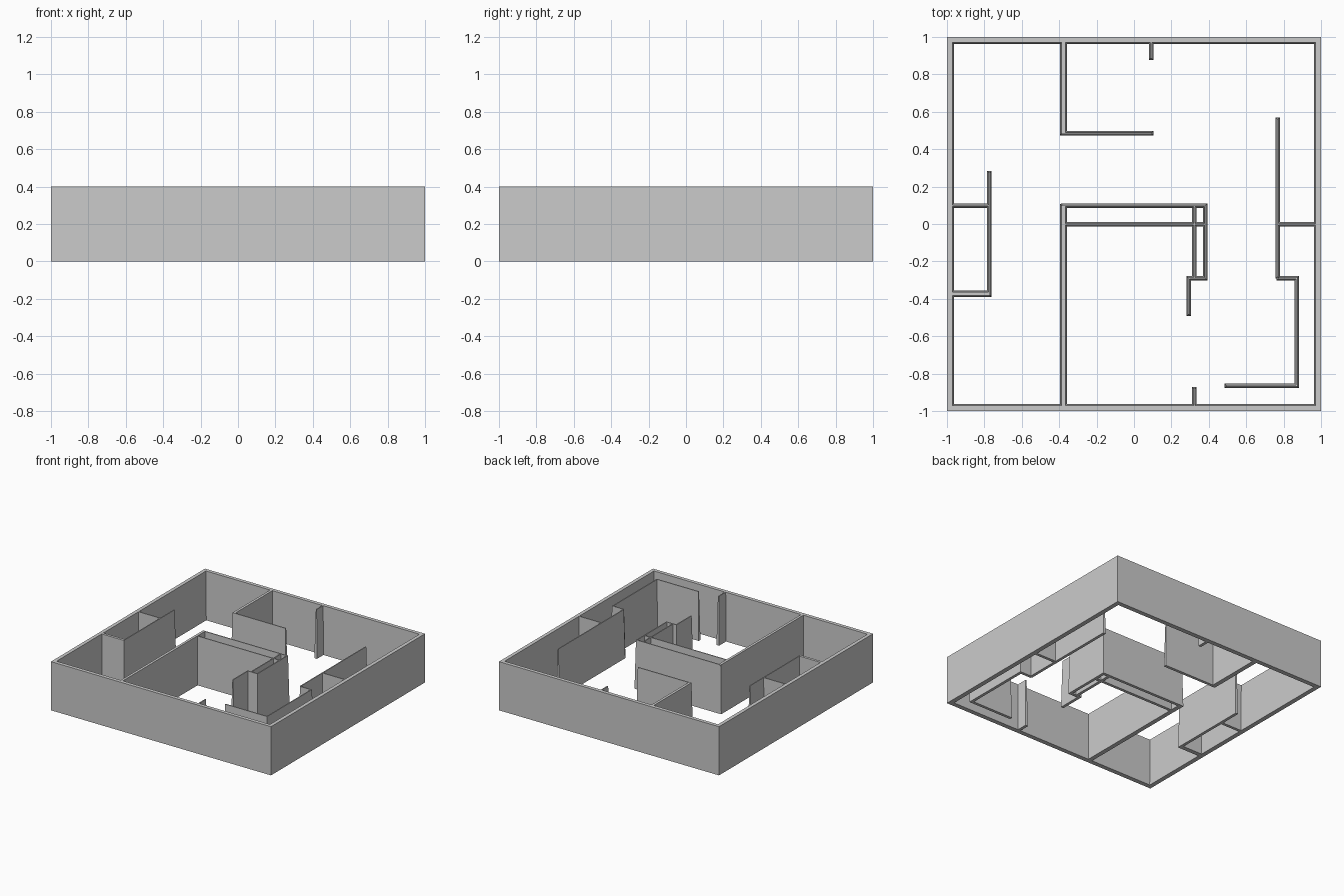
import bpy
import bmesh

cube = bpy.data.objects.get("Cube")
if cube:
    bpy.data.objects.remove(cube, do_unlink=True)

HEIGHT = 0.4
DRAFT = 0.008      # each wall face leans in by this much at the top
THIN, THICK = 0.024, 0.037
EDGE = 0.985       # walls that meet the outer shell end inside it

grey = bpy.data.materials.new("wall_grey")
grey.use_nodes = True
grey.diffuse_color = (0.6, 0.6, 0.6, 1)
grey.node_tree.nodes["Principled BSDF"].inputs["Base Color"].default_value = (0.6, 0.6, 0.6, 1)


def rectangle(bm, x0, x1, y0, y1, z):
    return [bm.verts.new((x, y, z)) for x, y in ((x0, y0), (x1, y0), (x1, y1), (x0, y1))]


def bridge(bm, a, b):
    for i in range(len(a)):
        j = (i + 1) % len(a)
        bm.faces.new((a[i], a[j], b[j], b[i]))


def finish(bm, name):
    bmesh.ops.recalc_face_normals(bm, faces=bm.faces)
    mesh = bpy.data.meshes.new(name)
    bm.to_mesh(mesh)
    bm.free()
    mesh.materials.append(grey)
    bpy.context.collection.objects.link(bpy.data.objects.new(name, mesh))


def wall(name, x0, x1, y0, y1):
    """Tapered block, wider at the base than at the top."""
    bm = bmesh.new()
    base = rectangle(bm, x0, x1, y0, y1, 0)
    top = rectangle(bm, x0 + DRAFT, x1 - DRAFT, y0 + DRAFT, y1 - DRAFT, HEIGHT)
    bridge(bm, base, top)
    bm.faces.new(base)
    bm.faces.new(top)
    finish(bm, name)


def wall_along_x(name, y, x0, x1, width=THIN):
    wall(name, x0, x1, y - width / 2, y + width / 2)


def wall_along_y(name, x, y0, y1, width=THIN):
    wall(name, x - width / 2, x + width / 2, y0, y1)


# Outer shell: upright outside, leaning inside, open above and below
bm = bmesh.new()
inner = 0.962
rings = [rectangle(bm, -r, r, -r, r, z) for r, z in
         ((1, 0), (1, HEIGHT), (inner + DRAFT, HEIGHT), (inner, 0))]
for i in range(4):
    bridge(bm, rings[i], rings[(i + 1) % 4])
finish(bm, "outer_shell")

# Back room
wall_along_y("back_room_side_wall", -0.377, 0.474, EDGE, THICK)
wall_along_x("back_room_front_wall", 0.486, -0.395, 0.103)
wall_along_y("back_room_stub", 0.091, 0.878, EDGE)

# Right-hand closet (at -x)
wall_along_y("closet_long_wall", -0.773, -0.391, 0.284)
wall_along_x("closet_back_wall", 0.097, -EDGE, -0.762)
wall_along_x("closet_front_wall", -0.373, -EDGE, -0.762, THICK)

# Central room with its double walls
wall_along_y("central_long_wall", -0.377, -EDGE, 0.107, THICK)
wall_along_x("central_back_wall_outer", 0.097, -0.39, 0.392)
wall_along_x("central_back_wall_inner", -0.001, -0.385, 0.388)
wall_along_y("central_side_wall_outer", 0.38, -0.303, 0.108)
wall_along_y("central_side_wall_inner", 0.322, -0.302, 0.106)
wall_along_x("central_side_return", -0.291, 0.28, 0.392)
wall_along_y("central_door_wall", 0.292, -0.493, -0.279)
wall_along_y("central_front_stub", 0.322, -EDGE, -0.872)

# Left-hand partition (at +x)
wall_along_y("partition_long_wall", 0.768, -0.292, 0.57)
wall_along_x("partition_cross_wall", -0.001, 0.758, EDGE)
wall_along_x("partition_step", -0.291, 0.762, 0.882)
wall_along_y("partition_front_side", 0.87, -0.878, -0.279)
wall_along_x("partition_front_return", -0.866, 0.483, 0.882)
